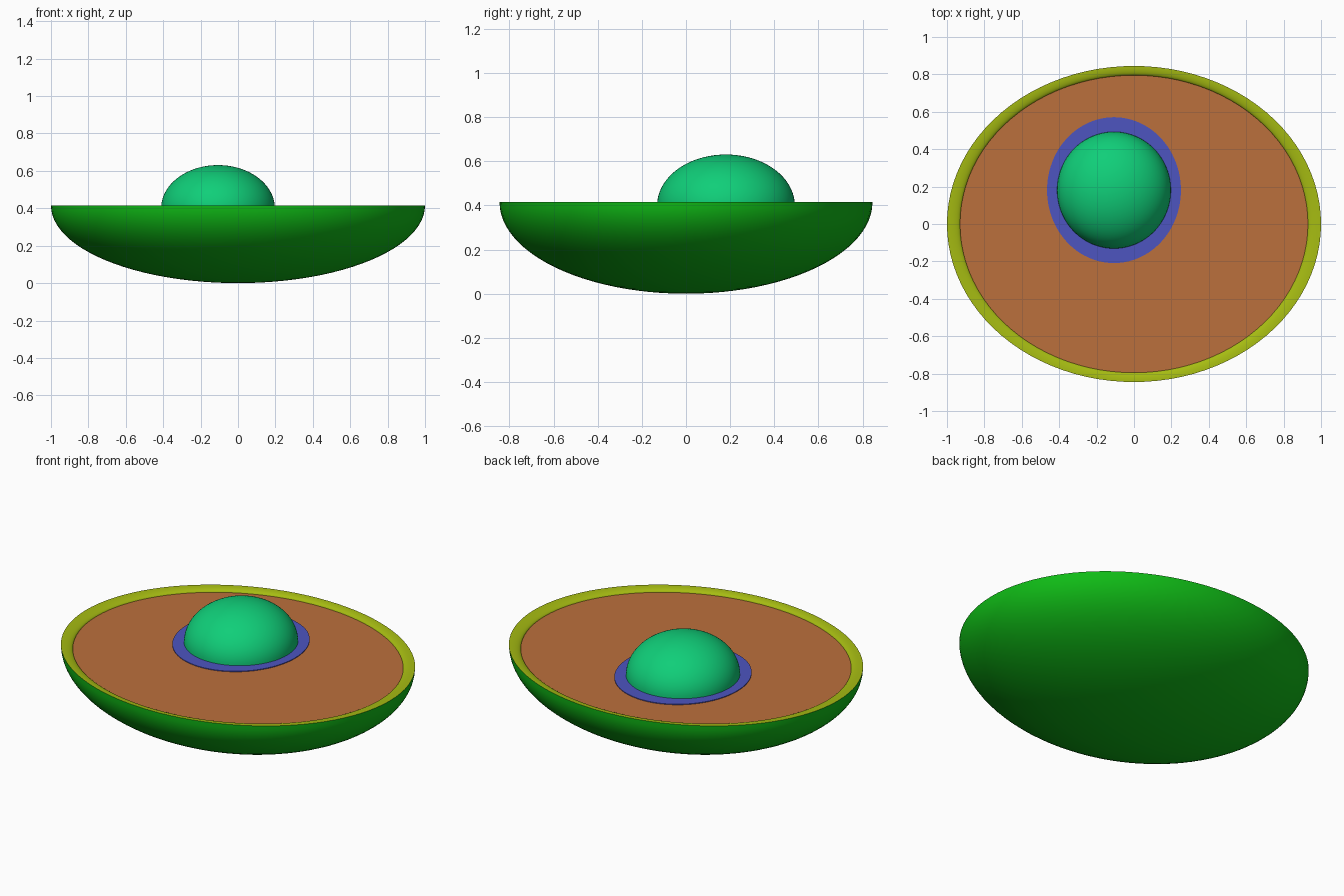
import bpy, bmesh
from math import sin, cos, pi

if "Cube" in bpy.data.objects:
    bpy.data.objects.remove(bpy.data.objects["Cube"])

SEG = 96


def loft(name, rings, centre, color):
    """Stack of elliptical rings (rx, ry, z); a ring with rx = 0 becomes a pole."""
    bm = bmesh.new()
    loops = []
    for rx, ry, z in rings:
        if rx < 1e-6:
            loops.append([bm.verts.new((0, 0, z))] * SEG)
        else:
            loops.append([bm.verts.new((rx * cos(2 * pi * i / SEG), ry * sin(2 * pi * i / SEG), z))
                          for i in range(SEG)])
    for lo, hi in zip(loops, loops[1:]):
        for i in range(SEG):
            j = (i + 1) % SEG
            quad = list(dict.fromkeys((lo[i], lo[j], hi[j], hi[i])))
            bm.faces.new(quad)
    mesh = bpy.data.meshes.new(name)
    bm.to_mesh(mesh)
    bm.free()
    obj = bpy.data.objects.new(name, mesh)
    obj.location = (centre[0], centre[1], 0)
    bpy.context.collection.objects.link(obj)
    mat = bpy.data.materials.new(name + "_color")
    mat.diffuse_color = (*color, 1)
    mat.use_nodes = True
    mat.node_tree.nodes["Principled BSDF"].inputs["Base Color"].default_value = mat.diffuse_color
    mesh.materials.append(mat)
    bpy.ops.object.select_all(action='DESELECT')
    obj.select_set(True)
    bpy.context.view_layer.objects.active = obj
    bpy.ops.object.shade_smooth_by_angle(angle=0.7)
    return obj


def arc(rx, ry, z0, height, start, end, n=24):
    """Quarter-ellipse profile from angle start to end."""
    angles = [start + (end - start) * i / n for i in range(n + 1)]
    return [(rx * cos(a), ry * cos(a), z0 + height * sin(a)) for a in angles]


RIM = 0.415
A, B = 1.0, 0.845
FILL = 0.396
PIT = (-0.107, 0.181)

# Outer skin: lower half of an ellipsoid
loft("outer_skin", arc(A, B, RIM, RIM, -pi / 2, 0), (0, 0), (0.005, 0.50, 0.008))

# Rim: rounded lip rolling inward down to the filling
lip = [(A - 0.07 * sin(t), B - 0.05 * sin(t), RIM - (RIM - FILL) * (1 - cos(t)))
       for t in [pi / 2 * i / 8 for i in range(9)]]
loft("rim_flesh", lip, (0, 0), (0.38, 0.50, 0.006))

# Flat filling inside the rim
loft("filling", [(0.932, 0.797, FILL), (0, 0, FILL)], (0, 0), (0.50, 0.16, 0.045))

# Thin disc around the pit
loft("pit_ring", [(0.358, 0.39, FILL), (0.358, 0.39, FILL + 0.004), (0, 0, FILL + 0.004)],
     PIT, (0.075, 0.09, 0.53))

# Pit dome
loft("pit", arc(0.304, 0.312, 0.40, 0.231, 0, pi / 2), PIT, (0.005, 0.62, 0.19))
